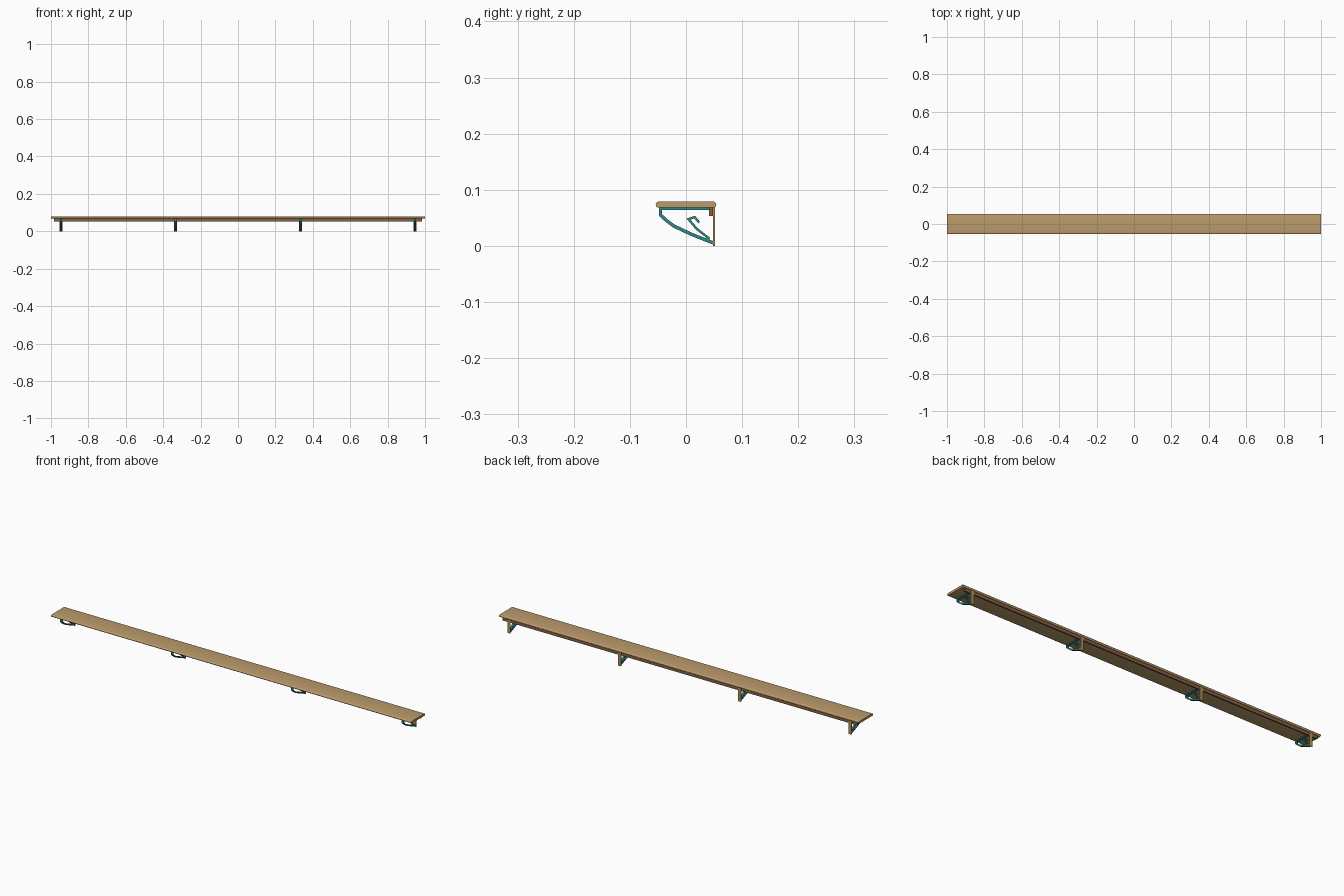
import bpy, bmesh, math
from mathutils import Vector

if "Cube" in bpy.data.objects:
    bpy.data.objects.remove(bpy.data.objects["Cube"])


def material(name, rgb):
    m = bpy.data.materials.new(name)
    m.diffuse_color = (*rgb, 1)
    m.use_nodes = True
    m.node_tree.nodes["Principled BSDF"].inputs["Base Color"].default_value = m.diffuse_color
    return m


TAN = material("light_wood", (0.50, 0.33, 0.15))
BROWN = material("dark_wood", (0.24, 0.12, 0.06))
GOLD = material("plate_wood", (0.45, 0.29, 0.10))
TEAL = material("painted_metal", (0.03, 0.25, 0.24))


def prism(name, outline, x, width, mat):
    """Extrude a (y, z) outline along x, centred on x."""
    bm = bmesh.new()
    face = bm.faces.new([bm.verts.new((x - width / 2, y, z)) for y, z in outline])
    new = bmesh.ops.extrude_face_region(bm, geom=[face])["geom"]
    bmesh.ops.translate(bm, vec=(width, 0, 0),
                        verts=[v for v in new if isinstance(v, bmesh.types.BMVert)])
    bmesh.ops.recalc_face_normals(bm, faces=bm.faces)
    me = bpy.data.meshes.new(name)
    bm.to_mesh(me)
    bm.free()
    me.materials.append(mat)
    ob = bpy.data.objects.new(name, me)
    bpy.context.collection.objects.link(ob)
    return ob


def rect(y0, y1, z0, z1):
    return [(y0, z0), (y1, z0), (y1, z1), (y0, z1)]


def band(path, t):
    """Outline of a strip of thickness t with mitred corners along a path."""
    p = [Vector(q) for q in path]
    left, right = [], []
    for i, q in enumerate(p):
        a = (q - p[i - 1]).normalized() if i > 0 else (p[1] - q).normalized()
        b = (p[i + 1] - q).normalized() if i < len(p) - 1 else a
        na, nb = Vector((-a.y, a.x)), Vector((-b.y, b.x))
        n = (na + nb).normalized()
        n *= t / 2 / max(n.dot(na), 0.5)
        left.append(q + n)
        right.append(q - n)
    return left + right[::-1]


# Shelf board with rounded long edges
R, ZC, YC = 0.0055, 0.0735, 0.0485
edge = []
for side, start in ((1, -90), (-1, 90)):
    for i in range(9):
        a = math.radians(start + i * 22.5)
        edge.append((side * YC + R * math.cos(a), ZC + R * math.sin(a)))
shelf = prism("shelf_board", edge, 0, 2.0, TAN)
bpy.context.view_layer.objects.active = shelf
shelf.select_set(True)
bpy.ops.object.shade_smooth_by_angle(angle=math.radians(35))

# Rail below the back edge
prism("back_rail", rect(0.041, 0.0485, 0.053, 0.0682), 0, 1.97, BROWN)

# Four scrolled brackets
brace = [(-0.0455, 0.066), (-0.0455, 0.055), (-0.034, 0.0445),
         (-0.0214, 0.0352), (0.010, 0.0205), (0.048, 0.0055)]
scroll = [(0.042, 0.0125), (0.019, 0.0305), (0.0045, 0.0475),
          (0.0155, 0.0512), (0.0235, 0.0415)]
for n, x in enumerate((-0.947, -0.333, 0.333, 0.947), 1):
    prism(f"wall_plate_{n}", rect(0.0482, 0.0518, 0, 0.0682), x, 0.016, GOLD)
    prism(f"bracket_arm_{n}", rect(-0.048, 0.0485, 0.064, 0.0682), x, 0.012, TEAL)
    prism(f"bracket_brace_{n}", band(brace, 0.006), x, 0.012, TEAL)
    prism(f"bracket_scroll_{n}", band(scroll, 0.0042), x, 0.010, TEAL)
